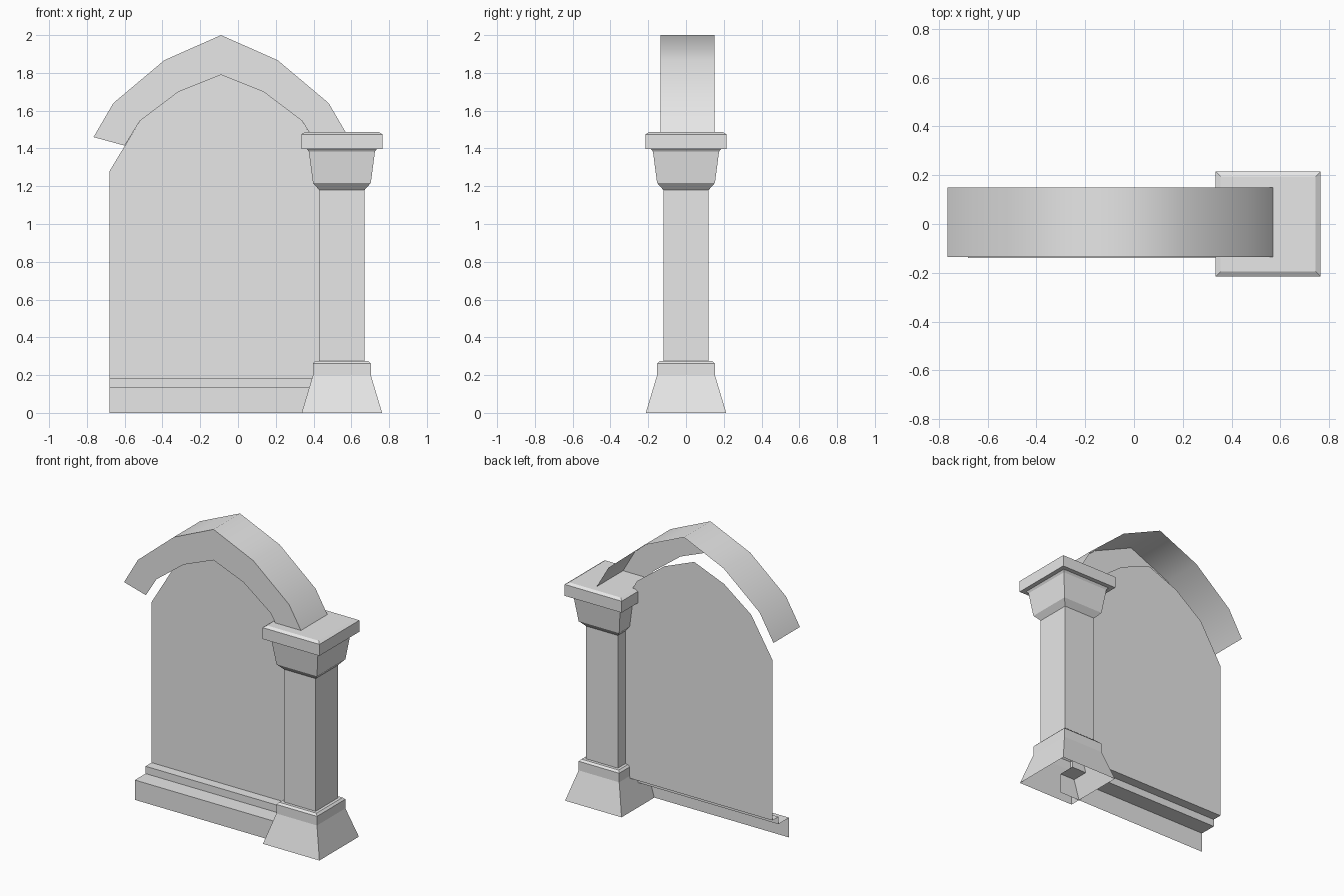
import bpy, math

cube = bpy.data.objects.get("Cube")
if cube:
    bpy.data.objects.remove(cube, do_unlink=True)

stone = bpy.data.materials.new("grey_stone")
stone.use_nodes = True
GREY = (0.8, 0.8, 0.8, 1)
stone.diffuse_color = GREY
stone.node_tree.nodes["Principled BSDF"].inputs["Base Color"].default_value = GREY

ARCH_X = -0.09      # centre line of the arch and wall
PILLAR_X = 0.55
FRONT_Y, BACK_Y, WALL_Y = -0.135, 0.15, 0.04


def add_part(name, verts, faces):
    mesh = bpy.data.meshes.new(name)
    mesh.from_pydata(verts, [], faces)
    mesh.materials.append(stone)
    obj = bpy.data.objects.new(name, mesh)
    bpy.context.collection.objects.link(obj)
    return obj


def mirrored(half):
    """Complete a (x offset, z) outline whose last point is on the centre line."""
    left = [(ARCH_X - x, z) for x, z in half]
    right = [(ARCH_X + x, z) for x, z in reversed(half[:-1])]
    return left + right


def strip_faces(rows, width):
    """Quads between consecutive rows of points."""
    return [(r * width + i, r * width + i + 1, (r + 1) * width + i + 1, (r + 1) * width + i)
            for r in range(rows - 1) for i in range(width - 1)]


# Arch: front band and outer top surface, open behind
outer = mirrored([(0.675, 1.46), (0.57, 1.64), (0.30, 1.867), (0, 2.0)])
inner = mirrored([(0.51, 1.415), (0.43, 1.545), (0.225, 1.70), (0, 1.79)])
n = len(outer)
arch_verts = [(x, FRONT_Y, z) for x, z in inner]
arch_verts += [(x, FRONT_Y, z) for x, z in outer]
arch_verts += [(x, BACK_Y, z) for x, z in outer]
arch = add_part("arch", arch_verts, strip_faces(3, n))

# Wall panel: single sheet that follows the inside of the arch
outline = mirrored([(0.59, 0.185), (0.59, 1.28), (0.43, 1.545), (0.225, 1.70), (0, 1.79)])
wall_verts = [(x, WALL_Y, z) for x, z in reversed(outline)]
add_part("wall_panel", wall_verts, [tuple(range(len(wall_verts)))])

# Stepped plinth in front of the wall foot, open behind
steps = [(-0.14, 0), (-0.14, 0.135), (-0.025, 0.135), (-0.025, 0.185), (WALL_Y, 0.185)]
plinth_verts = [(x, y, z) for x in (0.49, -0.68) for y, z in steps]
plinth_faces = [tuple(reversed(f)) for f in strip_faces(2, len(steps))]
add_part("plinth", plinth_verts, plinth_faces)


# Pillar parts: stacked square rings
def square_stack(name, rings, closed_top=False):
    verts, faces = [], []
    for half, z in rings:
        for sx, sy in ((-1, -1), (1, -1), (1, 1), (-1, 1)):
            verts.append((PILLAR_X + sx * half, sy * half, z))
    for r in range(len(rings) - 1):
        for i in range(4):
            j = (i + 1) % 4
            faces.append((r * 4 + i, r * 4 + j, r * 4 + 4 + j, r * 4 + 4 + i))
    if closed_top:
        faces.append(tuple(range(len(verts) - 4, len(verts))))
    return add_part(name, verts, faces)


square_stack("pillar_base", [(0.213, 0), (0.153, 0.2), (0.153, 0.262), (0.14, 0.275), (0.12, 0.275)])
square_stack("pillar_shaft", [(0.12, 0.275), (0.12, 1.18)])
square_stack("pillar_capital", [(0.12, 1.18), (0.153, 1.217), (0.175, 1.383), (0.185, 1.397)])
square_stack("pillar_cap_slab", [(0.185, 1.397), (0.215, 1.397), (0.215, 1.475), (0.195, 1.487)], True)

# Smooth the curved top of the arch, keep its front rim sharp
bpy.ops.object.select_all(action='DESELECT')
arch.select_set(True)
bpy.context.view_layer.objects.active = arch
bpy.ops.object.shade_smooth_by_angle(angle=math.radians(60))
